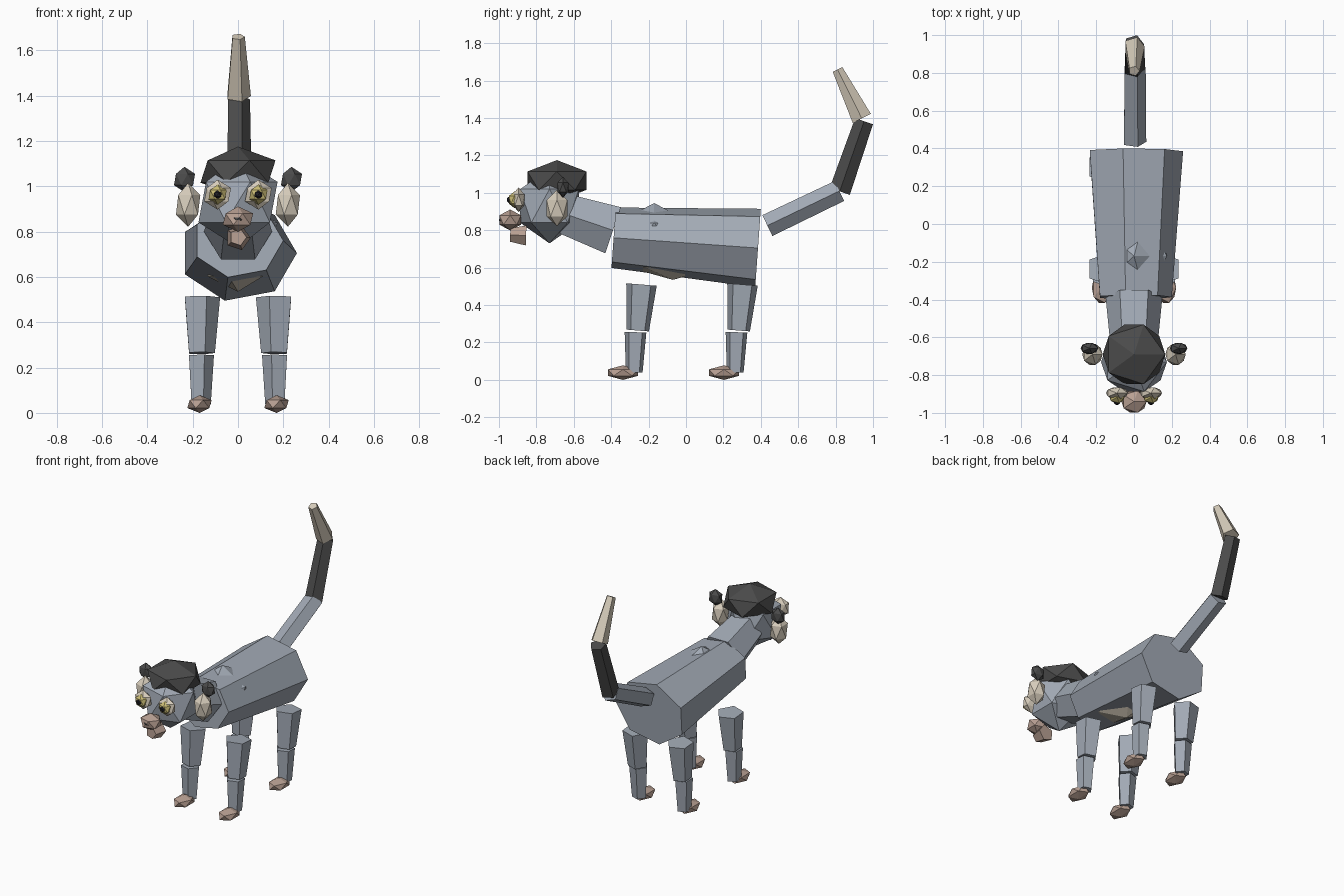
import bpy, bmesh
from math import cos, sin, tau
from mathutils import Vector, Matrix

cube = bpy.data.objects.get("Cube")
if cube:
    bpy.data.objects.remove(cube, do_unlink=True)


def material(name, rgb):
    m = bpy.data.materials.new(name)
    m.use_nodes = True
    m.diffuse_color = (*rgb, 1)
    m.node_tree.nodes["Principled BSDF"].inputs["Base Color"].default_value = (*rgb, 1)
    return m


GREY = material("blue grey fur", (0.36, 0.40, 0.46))
DARK = material("charcoal fur", (0.07, 0.07, 0.07))
CREAM = material("cream fur", (0.68, 0.61, 0.50))
PINK = material("dusty pink skin", (0.48, 0.35, 0.29))
YELLOW = material("yellow iris", (0.60, 0.51, 0.18))
BLACK = material("black pupil", (0.015, 0.015, 0.02))


def finish(name, bm, mat):
    bmesh.ops.recalc_face_normals(bm, faces=bm.faces)
    mesh = bpy.data.meshes.new(name)
    bm.to_mesh(mesh)
    bm.free()
    mesh.materials.append(mat)
    ob = bpy.data.objects.new(name, mesh)
    bpy.context.collection.objects.link(ob)
    return ob


def gem(name, center, radii, mat):
    """Faceted ball: a stretched icosahedron."""
    bm = bmesh.new()
    bmesh.ops.create_icosphere(bm, subdivisions=1, radius=1)
    bm.transform(Matrix.Translation(center) @ Matrix.Diagonal((*radii, 1)))
    return finish(name, bm, mat)


def tube(name, start, end, r0, r1, sides, mat, x=0, flip=1, squash=1):
    """Tapered prism between two (y, z) points, one corner toward x."""
    a, b = Vector((x, *start)), Vector((x, *end))
    across = Vector((1, 0, 0))
    up = across.cross((b - a).normalized()) * squash
    bm = bmesh.new()
    rings = []
    for c, r in ((a, r0), (b, r1)):
        rings.append([bm.verts.new(c + across * flip * r * cos(tau * i / sides)
                                   + up * r * sin(tau * i / sides)) for i in range(sides)])
    bm.faces.new(rings[0])
    bm.faces.new(rings[1])
    for i in range(sides):
        j = (i + 1) % sides
        bm.faces.new((rings[0][i], rings[0][j], rings[1][j], rings[1][i]))
    return finish(name, bm, mat)


# Torso, shoulders, belly and neck
tube("torso", (-0.387, 0.76), (0.385, 0.705), 0.2, 0.26, 7, GREY, squash=0.83)
gem("shoulders", (0, -0.17, 0.755), (0.195, 0.24, 0.19), GREY)
gem("belly", (0, -0.07, 0.655), (0.15, 0.28, 0.12), CREAM)
tube("neck", (-0.39, 0.80), (-0.64, 0.885), 0.15, 0.125, 6, GREY)

# Head and cap of fur
gem("head", (0, -0.73, 0.93), (0.195, 0.185, 0.2), GREY)
gem("crown", (0, -0.69, 1.065), (0.185, 0.185, 0.11), DARK)

# Muzzle and chin
gem("muzzle", (0, -0.94, 0.855), (0.075, 0.068, 0.056), PINK)
gem("nose", (0, -0.985, 0.856), (0.023, 0.016, 0.012), DARK)
tube("chin", (-0.855, 0.772), (-0.94, 0.775), 0.056, 0.038, 5, PINK)

# Paired parts
for side, s in (("left", 1), ("right", -1)):
    gem(side + "_eye", (0.09 * s, -0.895, 0.963), (0.066, 0.036, 0.066), CREAM)
    gem(side + "_iris", (0.09 * s, -0.917, 0.963), (0.045, 0.036, 0.045), YELLOW)
    gem(side + "_pupil", (0.09 * s, -0.942, 0.963), (0.02, 0.018, 0.02), BLACK)
    gem(side + "_ear", (0.22 * s, -0.69, 0.918), (0.06, 0.065, 0.097), CREAM)
    gem(side + "_ear_tuft", (0.236 * s, -0.658, 1.03), (0.052, 0.034, 0.056), DARK)

    for end, y in (("front", 0), ("back", 0.54)):
        leg = f"{end}_{side}"
        tube(leg + "_upper_leg", (y - 0.238, 0.51), (y - 0.258, 0.264),
             0.086, 0.063, 5, GREY, 0.165 * s, -s)
        tube(leg + "_lower_leg", (y - 0.27, 0.255), (y - 0.277, 0.04),
             0.061, 0.047, 5, GREY, 0.167 * s, -s)
        gem(leg + "_paw", (0.17 * s, y - 0.337, 0.039), (0.06, 0.094, 0.039), PINK)

# Three-part tail
tube("tail_base", (0.435, 0.825), (0.82, 1.01), 0.065, 0.062, 5, GREY)
tube("tail_middle", (0.822, 1.008), (0.952, 1.383), 0.06, 0.053, 5, DARK)
tube("tail_tip", (0.94, 1.398), (0.81, 1.66), 0.057, 0.03, 5, CREAM)
